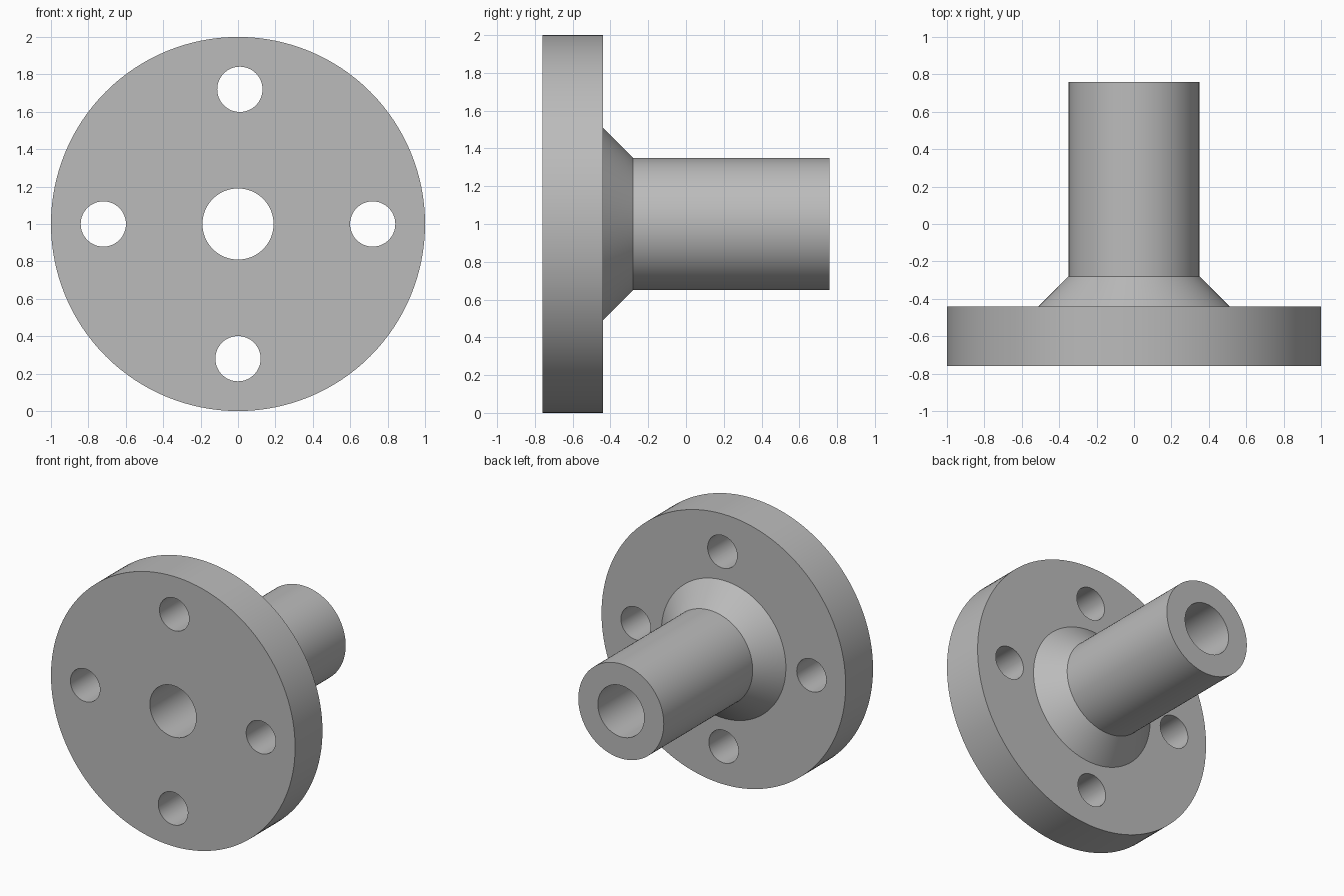
import bpy
import bmesh
import math
from mathutils import Matrix, Vector

cube = bpy.data.objects.get("Cube")
if cube:
    bpy.data.objects.remove(cube, do_unlink=True)

CENTRE = Vector((0, 0, 1))
SEGMENTS = 128

# Plain grey metal
grey = bpy.data.materials.new("grey metal")
grey.use_nodes = True
colour = (0.5, 0.5, 0.5, 1)
grey.diffuse_color = colour
grey.node_tree.nodes["Principled BSDF"].inputs["Base Color"].default_value = colour


def make_object(name, bm):
    bmesh.ops.recalc_face_normals(bm, faces=bm.faces)
    mesh = bpy.data.meshes.new(name)
    bm.to_mesh(mesh)
    bm.free()
    mesh.materials.append(grey)
    obj = bpy.data.objects.new(name, mesh)
    bpy.context.collection.objects.link(obj)
    return obj


# Flange, tapered collar, tube and bore: one closed profile (radius, y) turned about y
profile = [(0.19, -0.76), (1.0, -0.76), (1.0, -0.44), (0.51, -0.44),
           (0.35, -0.28), (0.35, 0.76), (0.19, 0.76)]
bm = bmesh.new()
verts = [bm.verts.new((r, y, 1)) for r, y in profile]
edges = [bm.edges.new((v, verts[i - 1])) for i, v in enumerate(verts)]
bmesh.ops.spin(bm, geom=verts + edges, cent=CENTRE, axis=(0, 1, 0),
               angle=math.tau, steps=SEGMENTS, use_merge=False)
bmesh.ops.remove_doubles(bm, verts=bm.verts, dist=0.0005)
flange = make_object("hub_flange", bm)

# Four bolt holes through the flange; the top one sits slightly off centre
bm = bmesh.new()
for x, z in [(0.01, 0.72), (0.72, 0), (0, -0.72), (-0.72, 0)]:
    place = Matrix.Translation(CENTRE + Vector((x, -0.6, z)))
    bmesh.ops.create_cone(bm, cap_ends=True, segments=64, radius1=0.121,
                          radius2=0.121, depth=0.5,
                          matrix=place @ Matrix.Rotation(math.pi / 2, 4, "X"))
cutter = make_object("bolt_hole_cutter", bm)
cutter.hide_render = True

cut = flange.modifiers.new("bolt holes", "BOOLEAN")
cut.operation = "DIFFERENCE"
cut.solver = "EXACT"
cut.object = cutter

# Apply the cut, drop the cutter and smooth the round walls
bpy.ops.object.select_all(action="DESELECT")
flange.select_set(True)
bpy.context.view_layer.objects.active = flange
bpy.ops.object.modifier_apply(modifier=cut.name)
bpy.data.objects.remove(cutter, do_unlink=True)
bpy.ops.object.shade_smooth_by_angle(angle=math.radians(30))
